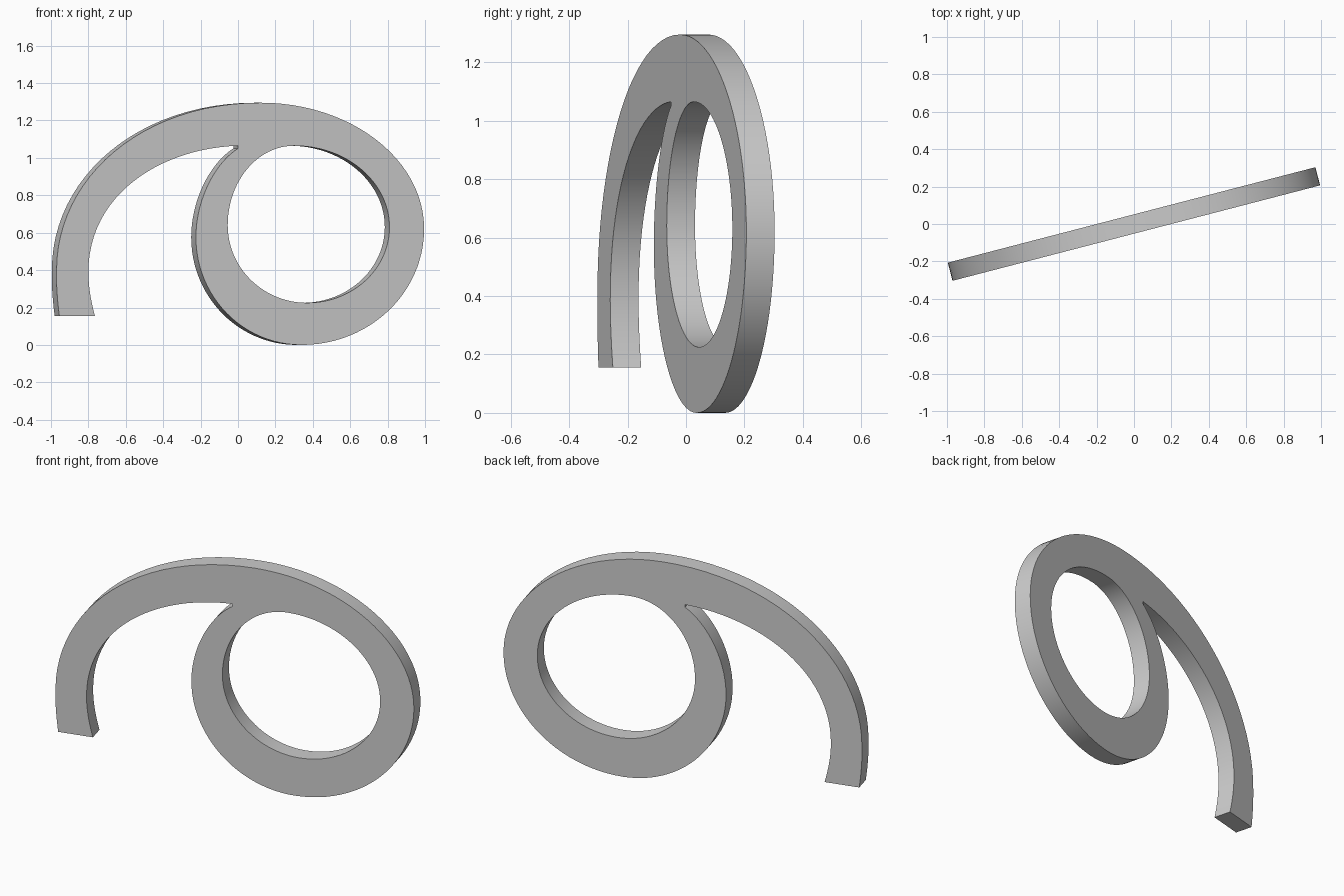
import bpy, math

if "Cube" in bpy.data.objects:
    bpy.data.objects.remove(bpy.data.objects["Cube"])

TILT = math.atan2(0.51, 1.965)
HALF = 0.05            # half thickness
K = 0.5523


def local(p):
    # front-view reading (x, z) to the flat profile plane
    return ((p[0] - HALF * math.sin(TILT)) / math.cos(TILT), p[1], 0)


def add_spline(curve, knots):
    # each knot: point, left handle, right handle
    s = curve.splines.new('BEZIER')
    s.bezier_points.add(len(knots) - 1)
    s.use_cyclic_u = True
    s.resolution_u = 24
    for bp, (co, hl, hr) in zip(s.bezier_points, knots):
        bp.handle_left_type = bp.handle_right_type = 'FREE'
        bp.co, bp.handle_left, bp.handle_right = local(co), local(hl), local(hr)


curve = bpy.data.curves.new("curl_profile", 'CURVE')
curve.dimensions = '2D'
curve.fill_mode = 'BOTH'
curve.extrude = HALF

# outer outline: leg, top arch, ring, notch, underside of arch
add_spline(curve, [
    ((-.955, .155), (-.93, .155), (-.965, .23)),
    ((-.97, .40), (-.972, .31), (-.97, .40 + K * .895)),
    ((.12, 1.295), (.12 - .58 * 1.09, 1.295), (.12 + K * .875, 1.295)),
    ((.995, .62), (.995, .62 + K * .675), (.995, .62 - K * .62)),
    ((.34, 0), (.34 + K * .655, 0), (.34 - K * .565, 0)),
    ((-.225, .575), (-.225, .575 - K * .575), (-.225, .78)),
    ((0, 1.05), (-.12, .975), (0, 1.055)),
    ((0, 1.065), (0, 1.06), (-.42, 1.05)),
    ((-.80, .39), (-.80, .80), (-.80, .31)),
    ((-.765, .155), (-.785, .23), (-.83, .155)),
])

# ring opening
add_spline(curve, [
    ((-.055, .64), (-.055, .64 - K * .415), (-.055, .64 + K * .425)),
    ((.30, 1.065), (.30 - K * .355, 1.065), (.30 + K * .51, 1.065)),
    ((.81, .63), (.81, .63 + K * .435), (.81, .63 - K * .405)),
    ((.37, .225), (.37 + K * .44, .225), (.37 - K * .425, .225)),
])

# stand the extruded curl upright, turned about z
curl = bpy.data.objects.new("curl", curve)
bpy.context.collection.objects.link(curl)
curl.rotation_euler = (math.pi / 2, 0, TILT)
bpy.context.view_layer.objects.active = curl
curl.select_set(True)
bpy.ops.object.convert(target='MESH')
curl = bpy.context.object
bpy.ops.object.mode_set(mode='EDIT')
bpy.ops.mesh.select_all(action='SELECT')
bpy.ops.mesh.remove_doubles(threshold=0.0005)
bpy.ops.mesh.normals_make_consistent(inside=False)
bpy.ops.object.mode_set(mode='OBJECT')
bpy.ops.object.shade_smooth_by_angle(angle=math.radians(30))
